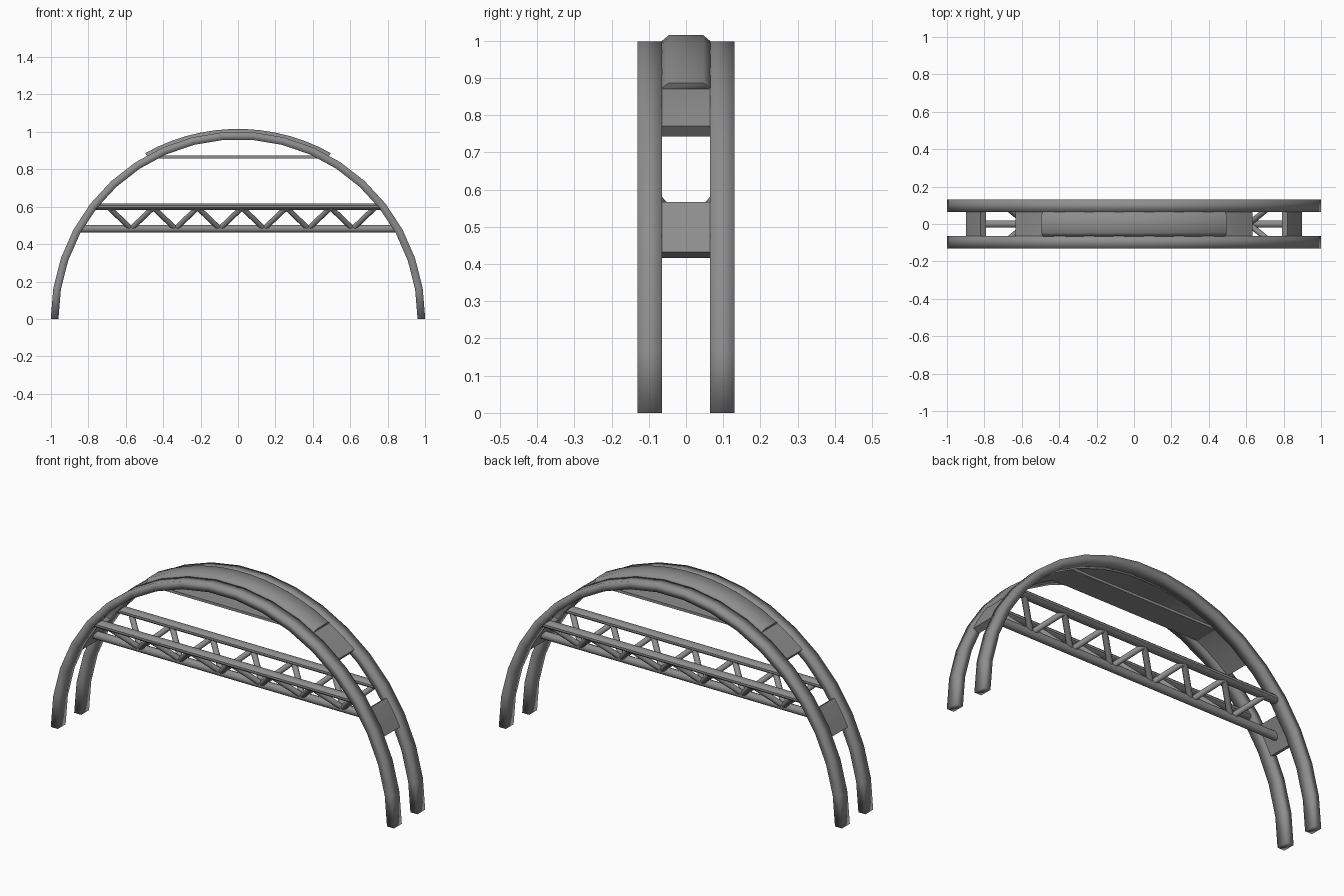
import bpy, bmesh
from math import sin, cos, radians
from mathutils import Vector

if "Cube" in bpy.data.objects:
    bpy.data.objects.remove(bpy.data.objects["Cube"])

grey = bpy.data.materials.new("dark_grey")
grey.diffuse_color = (0.27, 0.27, 0.27, 1)
grey.use_nodes = True
grey.node_tree.nodes["Principled BSDF"].inputs["Base Color"].default_value = grey.diffuse_color


def finish(name, bm, angle=40):
    bmesh.ops.recalc_face_normals(bm, faces=bm.faces)
    me = bpy.data.meshes.new(name)
    bm.to_mesh(me)
    bm.free()
    me.materials.append(grey)
    ob = bpy.data.objects.new(name, me)
    bpy.context.collection.objects.link(ob)
    bpy.ops.object.select_all(action='DESELECT')
    ob.select_set(True)
    bpy.context.view_layer.objects.active = ob
    bpy.ops.object.shade_smooth_by_angle(angle=radians(angle))
    return ob


def sweep(name, section, a0, a1, steps, angle=40):
    """Sweep a (y, radius) section along an arc in the XZ plane, degrees."""
    bm = bmesh.new()
    rings = []
    for i in range(steps + 1):
        a = radians(a0 + (a1 - a0) * i / steps)
        rings.append([bm.verts.new((r * cos(a), y, r * sin(a))) for y, r in section])
    n = len(section)
    for p, q in zip(rings, rings[1:]):
        for j in range(n):
            k = (j + 1) % n
            bm.faces.new((p[j], p[k], q[k], q[j]))
    bm.faces.new(rings[0])
    bm.faces.new(rings[-1])
    return finish(name, bm, angle)


def rod(bm, a, b, radius, sides=8, widen=1.0):
    """Rod from a to b; widen stretches it sideways in y."""
    a, b = Vector(a), Vector(b)
    d = b - a
    mat = d.to_track_quat('Z', 'Y').to_matrix().to_4x4()
    mat.translation = (a + b) / 2
    made = bmesh.ops.create_cone(bm, cap_ends=True, segments=sides, radius1=radius,
                                 radius2=radius, depth=d.length, matrix=mat)
    if widen != 1.0:
        mid = (a.y + b.y) / 2
        for v in made["verts"]:
            v.co.y = mid + (v.co.y - mid) * widen


def rect(y0, y1, r0, r1):
    return [(y0, r0), (y1, r0), (y1, r1), (y0, r1)]


# Twin square-section arches, softly shaded
for side, name in ((-1, "front_arch"), (1, "back_arch")):
    y0, y1 = sorted((side * 0.065, side * 0.13))
    sweep(name, rect(y0, y1, 0.96, 1.001), 0, 180, 19, 180)

# Curved panels joining the arches
flat = rect(-0.066, 0.066, 0.961, 0.997)
sweep("top_panel", flat, 50.6, 129.4, 18)
sweep("right_tie_panel", flat, 25.7, 34.6, 3)
sweep("left_tie_panel", flat, 145.4, 154.3, 3)

# Raised crown cover with sloping edges
sweep("crown_cover", [(-0.066, 0.985), (0.066, 0.985), (0.066, 0.999),
                      (0.046, 1.016), (-0.046, 1.016), (-0.066, 0.999)],
      60.8, 119.2, 13, 89)

# Flat plate beneath the crown
bm = bmesh.new()
bmesh.ops.create_cube(bm, size=1)
bmesh.ops.scale(bm, vec=(0.97, 0.13, 0.014), verts=bm.verts)
bmesh.ops.translate(bm, vec=(0, 0, 0.866), verts=bm.verts)
finish("crown_plate", bm)

# Triangular truss: two wide upper chords, one lower chord
TOP_Z, LOW_Z, TOP_Y = 0.6, 0.482, 0.096
bm = bmesh.new()
for s in (-1, 1):
    rod(bm, (-0.775, s * TOP_Y, TOP_Z), (0.775, s * TOP_Y, TOP_Z), 0.018, 10, 1.5)
finish("upper_chords", bm)
bm = bmesh.new()
rod(bm, (-0.845, 0, LOW_Z), (0.845, 0, LOW_Z), 0.021, 10)
finish("lower_chord", bm)

# Zigzag braces on both sloping faces
bm = bmesh.new()
step, start = 0.237, -0.69
for s in (-1, 1):
    for k in range(6):
        x = start + k * step
        low = (x + step / 2, 0, LOW_Z)
        rod(bm, (x, s * TOP_Y, TOP_Z - 0.005), low, 0.015)
        rod(bm, low, (x + step, s * TOP_Y, TOP_Z - 0.005), 0.015)
finish("truss_braces", bm, 50)
